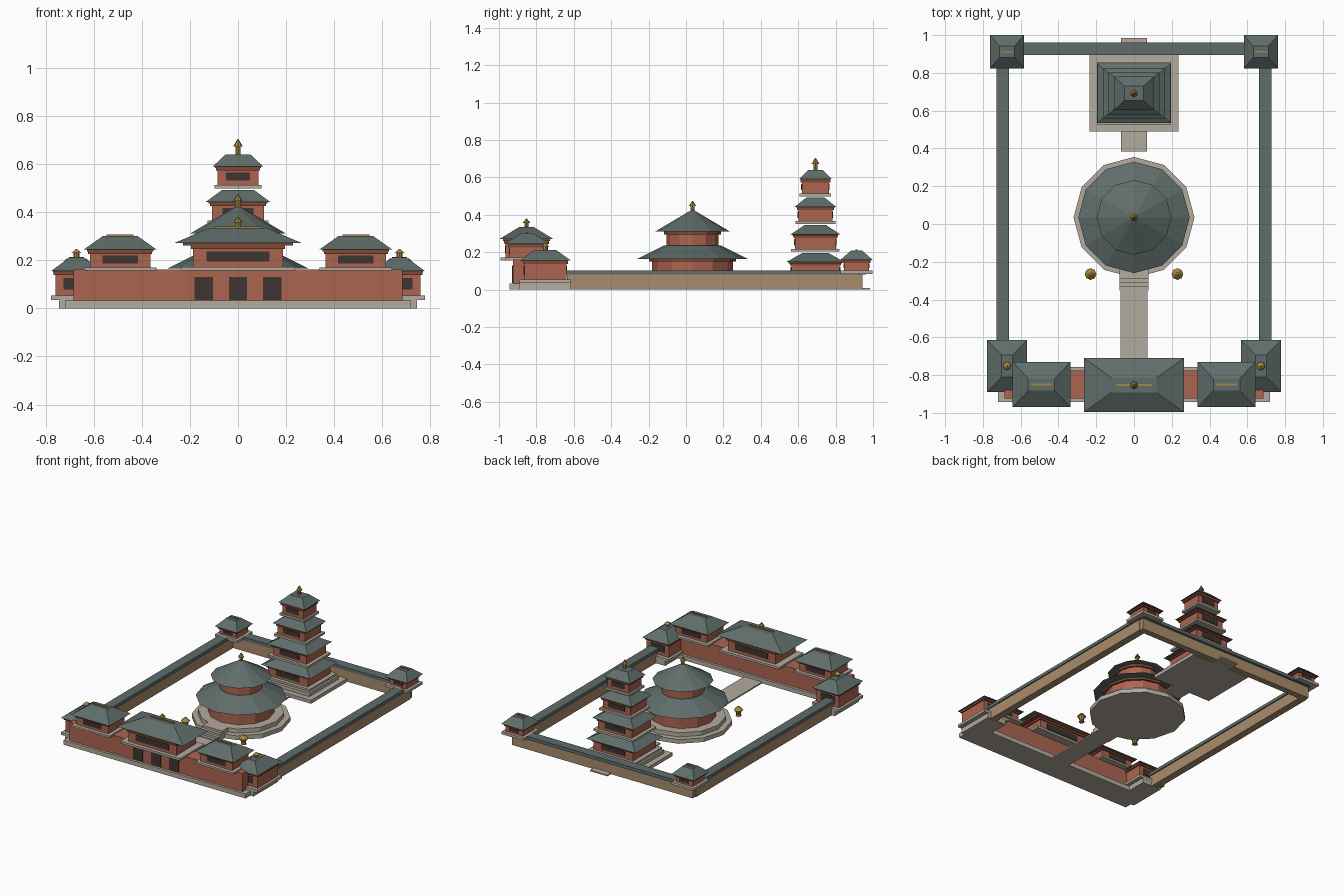
import bpy, bmesh
from mathutils import Vector

cube = bpy.data.objects.get("Cube")
if cube:
    bpy.data.objects.remove(cube, do_unlink=True)


def material(name, rgb):
    m = bpy.data.materials.new(name)
    m.use_nodes = True
    m.diffuse_color = (*rgb, 1)
    m.node_tree.nodes["Principled BSDF"].inputs["Base Color"].default_value = (*rgb, 1)
    return m


TILE = material("green_tile", (0.115, 0.155, 0.145))
RED = material("red_plaster", (0.41, 0.13, 0.082))
TAN = material("tan_wall", (0.40, 0.265, 0.15))
STONE = material("pale_stone", (0.45, 0.405, 0.345))
DARK = material("dark_opening", (0.048, 0.036, 0.03))
GOLD = material("gold", (0.39, 0.25, 0.045))
BEAM = material("brown_timber", (0.22, 0.066, 0.033))


def finish(name, bm, mat):
    mesh = bpy.data.meshes.new(name)
    bm.to_mesh(mesh)
    bm.free()
    mesh.materials.append(mat)
    obj = bpy.data.objects.new(name, mesh)
    bpy.context.collection.objects.link(obj)
    return obj


def frustum(name, mat, x, y, z0, z1, hx, hy, tx=1.0, ty=1.0):
    """Box with half sizes hx, hy whose top is scaled by tx, ty."""
    bm = bmesh.new()
    bmesh.ops.create_cube(bm, size=2)
    for v in bm.verts:
        top = v.co.z > 0
        v.co = Vector((x + v.co.x * hx * (tx if top else 1),
                       y + v.co.y * hy * (ty if top else 1), z1 if top else z0))
    return finish(name, bm, mat)


def prism(name, mat, x, y, z0, z1, r0, r1=None, sides=12):
    """Upright regular prism or cone."""
    bm = bmesh.new()
    bmesh.ops.create_cone(bm, cap_ends=True, segments=sides, radius1=r0,
                          radius2=r0 if r1 is None else r1, depth=z1 - z0)
    bmesh.ops.translate(bm, verts=bm.verts, vec=(x, y, (z0 + z1) / 2))
    return finish(name, bm, mat)


def finial(name, x, y, z, h, r=0.02):
    prism(name + "_stem", GOLD, x, y, z, z + h * 0.55, r * 0.55, sides=8)
    prism(name + "_cap", GOLD, x, y, z + h * 0.5, z + h, r, 0.002, sides=8)


def ridge(name, x, y, z, half):
    frustum(name + "_ridge", GOLD, x, y, z, z + 0.006, half, 0.005)


def pavilion(name, x, y, z, slab, body, beam, eave, heights, top, window):
    """Slab, walls, timber beam, hipped roof and windows; heights are absolute."""
    z_slab, z_wall, z_eave, z_top = heights
    frustum(name + "_slab", STONE, x, y, z, z_slab, *slab)
    frustum(name + "_walls", RED, x, y, z_slab, z_wall, *body)
    frustum(name + "_lower_beam", BEAM, x, y, z_wall - 0.004, (z_wall + z_eave) / 2,
            body[0] + 0.008, body[1] + 0.008)
    frustum(name + "_upper_beam", BEAM, x, y, (z_wall + z_eave) / 2, z_eave, *beam)
    frustum(name + "_roof", TILE, x, y, z_eave, z_top, *eave, *top)
    tall = z_wall - z_slab
    for end, s in (("front", -1), ("back", 1)):
        frustum(f"{name}_{end}_window", DARK, x, y + s * body[1], z_slab + tall * 0.28,
                z_slab + tall * 0.82, window, 0.004)


# Gatehouse: base, long wall and three doors
frustum("gate_base", STONE, 0, -0.85, 0, 0.032, 0.72, 0.093)
frustum("gate_wall", RED, 0, -0.85, 0.032, 0.162, 0.685, 0.075)
for name, x in (("left", 0.143), ("centre", 0), ("right", -0.143)):
    frustum(f"gate_{name}_door", DARK, x, -0.925, 0.035, 0.13, 0.038, 0.004)

# Gatehouse upper pavilions
pavilion("centre_pavilion", 0, -0.853, 0.157, (0.235, 0.138), (0.188, 0.112),
         (0.228, 0.126), (0.264, 0.1425), (0.173, 0.25, 0.272, 0.335), (0.45, 0.27), 0.13)
ridge("centre_pavilion", 0, -0.853, 0.335, 0.095)
finial("centre_finial", 0, -0.853, 0.335, 0.045)

for side, s in (("left", 1), ("right", -1)):
    name = side + "_pavilion"
    pavilion(name, s * 0.49, -0.85, 0.157, (0.15, 0.117), (0.125, 0.093),
             (0.138, 0.105), (0.153, 0.12), (0.171, 0.23, 0.244, 0.302), (0.46, 0.27), 0.073)
    ridge(name, s * 0.49, -0.85, 0.302, 0.056)

    # Front corner towers, ridge running front to back
    name = side + "_front_tower"
    frustum(name + "_base", STONE, s * 0.67, -0.752, 0, 0.035, 0.075, 0.137)
    pavilion(name, s * 0.672, -0.752, 0.035, (0.105, 0.138), (0.088, 0.112),
             (0.097, 0.122), (0.106, 0.1375), (0.053, 0.142, 0.155, 0.212), (0.27, 0.42), 0.053)
    finial(name + "_finial", s * 0.672, -0.752, 0.212, 0.035, 0.022)

    # Rear corner towers standing on the wall
    name = side + "_rear_tower"
    pavilion(name, s * 0.672, 0.912, 0.085, (0.088, 0.086), (0.068, 0.066),
             (0.078, 0.076), (0.09, 0.0875), (0.103, 0.147, 0.158, 0.208), (0.45, 0.35), 0.038)
    ridge(name, s * 0.672, 0.912, 0.208, 0.032)

    # Side walls with tile coping
    frustum(side + "_wall", TAN, s * 0.695, 0.14, 0, 0.082, 0.026, 0.776)
    frustum(side + "_wall_coping", TILE, s * 0.695, 0.14, 0.08, 0.103, 0.034, 0.79)

    # Incense burners in the courtyard
    name = side + "_burner"
    prism(name + "_foot", GOLD, s * 0.23, -0.265, 0, 0.012, 0.02, 0.015, 8)
    prism(name + "_bowl", GOLD, s * 0.23, -0.265, 0.012, 0.042, 0.015, 0.025, 8)
    prism(name + "_lid", GOLD, s * 0.23, -0.265, 0.042, 0.065, 0.031, 0.008, 8)

# Rear wall
frustum("rear_wall", TAN, 0, 0.922, 0, 0.082, 0.715, 0.022)
frustum("rear_wall_coping", TILE, 0, 0.928, 0.08, 0.103, 0.72, 0.034)

# Courtyard paths and temple stairs
frustum("front_path", STONE, 0, -0.5, 0, 0.01, 0.072, 0.26)
frustum("rear_path", STONE, 0, 0.685, 0, 0.01, 0.068, 0.3)
STEPS = 4
for i in range(STEPS):
    front = -0.352 + i * 0.021
    frustum(f"temple_step_{i + 1}", STONE, 0, (front - 0.2) / 2, 0,
            0.015 * (i + 1), 0.078, (-0.2 - front) / 2)

# Round temple with two conical roofs
CY = 0.035
for name, mat, z0, z1, r0, r1 in (
        ("lower_terrace", STONE, 0, 0.03, 0.32, 0.32),
        ("upper_terrace", STONE, 0.03, 0.06, 0.28, 0.28),
        ("lower_drum", RED, 0.06, 0.155, 0.216, 0.216),
        ("lower_beam", BEAM, 0.15, 0.165, 0.232, 0.232),
        ("lower_roof", TILE, 0.165, 0.236, 0.295, 0.153),
        ("upper_drum", RED, 0.236, 0.3, 0.14, 0.14),
        ("upper_beam", BEAM, 0.295, 0.312, 0.152, 0.152),
        ("upper_roof", TILE, 0.312, 0.422, 0.198, 0.012)):
    prism("temple_" + name, mat, 0, CY, z0, z1, r0, r1)
finial("temple_finial", 0, CY, 0.418, 0.057)

# Pagoda on a stepped platform
PY = 0.692
frustum("pagoda_lower_platform", STONE, 0, PY, 0, 0.025, 0.235, 0.203)
frustum("pagoda_upper_platform", STONE, 0, PY, 0.025, 0.05, 0.195, 0.165)
for i in range(4):
    ex, ey = 0.194 - 0.03 * i, 0.157 - 0.023 * i
    eave = 0.147 + 0.148 * i
    pavilion(f"pagoda_storey_{i + 1}", 0, PY, eave - 0.092, (ex - 0.007, ey - 0.004),
             (ex * 0.81, ey * 0.82), (ex * 0.91, ey * 0.91), (ex, ey),
             (eave - 0.077, eave - 0.014, eave, eave + 0.05), (0.49, 0.43), ex * 0.48)
finial("pagoda_finial", 0, PY, 0.641, 0.064)
